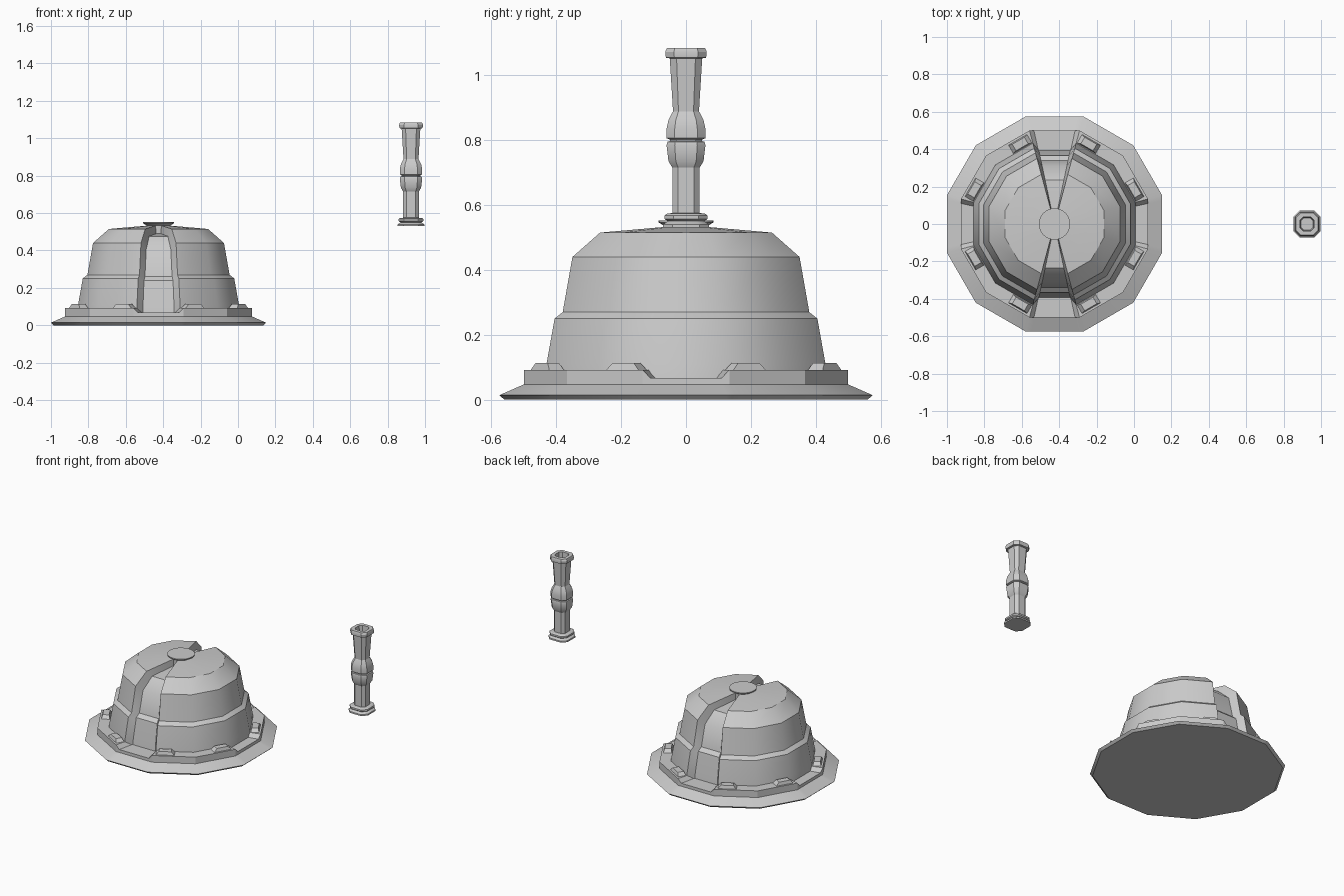
import bpy, bmesh, math
from mathutils import Matrix

if "Cube" in bpy.data.objects:
    bpy.data.objects.remove(bpy.data.objects["Cube"])

CX, PX = -0.425, 0.925          # centres of the dome and of the post
STEP = math.radians(30)


def ngon_scale(a):
    """Distance to a 12-gon of unit apothem (flats on the axes) at angle a."""
    off = (a + STEP / 2) % STEP - STEP / 2
    return 1 / math.cos(off)


def loft(name, columns, x, smooth=35):
    """Join closed ring of columns (lists of points) into a capped solid."""
    bm = bmesh.new()
    cols = [[bm.verts.new(p) for p in c] for c in columns]
    n, m = len(cols), len(cols[0])
    for i in range(n):
        a, b = cols[i], cols[(i + 1) % n]
        for j in range(m - 1):
            bm.faces.new((a[j], b[j], b[j + 1], a[j + 1]))
    bm.faces.new([c[0] for c in reversed(cols)])
    bm.faces.new([c[-1] for c in cols])
    return finish(name, bm, x, smooth)


def finish(name, bm, x, smooth):
    bmesh.ops.recalc_face_normals(bm, faces=bm.faces)
    me = bpy.data.meshes.new(name)
    bm.to_mesh(me)
    bm.free()
    ob = bpy.data.objects.new(name, me)
    ob.location.x = x
    bpy.context.collection.objects.link(ob)
    if smooth:
        bpy.ops.object.select_all(action='DESELECT')
        ob.select_set(True)
        bpy.context.view_layer.objects.active = ob
        bpy.ops.object.shade_smooth_by_angle(angle=math.radians(smooth))
    return ob


def column(a, profile, scale):
    return [(r * scale * math.cos(a), r * scale * math.sin(a), z) for r, z in profile]


# Base flange and raised ring, dipped in the middle of the four axis sides
flange = [(0.56, 0), (0.575, 0.014), (0.5, 0.047)]
high = flange + [(0.5, 0.092), (0.38, 0.092)]
low = flange + [(0.5, 0.067), (0.38, 0.067)]
cols = []
for q in range(4):
    for deg, prof in ((-15, high), (-12.4, low), (12.4, low), (15, high), (45, high)):
        a = math.radians(deg + 90 * q)
        cols.append(column(a, prof, ngon_scale(a)))
loft("base_ring", cols, CX, 25)

# Stepped dome with a sunken channel on the front and back sides
outer = [(0.435, 0.06), (0.43, 0.11), (0.405, 0.25), (0.38, 0.27),
         (0.35, 0.44), (0.265, 0.515), (0.06, 0.533), (0.02, 0.533)]
inner = [(0.395, 0.06), (0.39, 0.10), (0.365, 0.24), (0.34, 0.262),
         (0.31, 0.405), (0.235, 0.476), (0.06, 0.49), (0.02, 0.49)]
cols = []
for k in range(12):
    deg = 15 + 30 * k
    a = math.radians(deg)
    if deg in (105, 285):
        for d in (-18, -12):
            b = math.radians(deg - 15 + (-12 if d == -18 else 12))
            cols.append(column(b, inner, ngon_scale(b)))
    cols.append(column(a, outer, ngon_scale(a)))
loft("dome", cols, CX)

# Flared round cap on top of the dome
cap = [(0.06, 0.47), (0.062, 0.533), (0.084, 0.546), (0.084, 0.553)]
loft("dome_cap", [column(math.tau * i / 24, cap, 1) for i in range(24)], CX)

# Eight small tapered clips on the ring, beside the dipped sides
bm = bmesh.new()
for q in range(4):
    for deg, side in ((30, -1), (60, 1)):
        rot = Matrix.Rotation(math.radians(deg + 90 * q), 4, 'Z')
        box = bmesh.ops.create_cube(bm, size=1)['verts']
        for v in box:
            top = v.co.z > 0
            v.co.x = 0.462 + v.co.x * (0.04 if top else 0.056)
            v.co.y = side * 0.055 + v.co.y * (0.075 if top else 0.127)
            v.co.z = 0.113 if top else 0.085
            v.co = rot @ v.co
finish("ring_clips", bm, CX, 0)

# Turned post: chamfered-square section, hollow at the top
post = [(0.071, 0.53), (0.071, 0.54), (0.056, 0.55), (0.066, 0.557), (0.066, 0.568),
        (0.058, 0.574), (0.042, 0.575), (0.042, 0.715), (0.054, 0.735), (0.06, 0.785),
        (0.057, 0.795), (0.05, 0.797), (0.05, 0.802), (0.06, 0.806), (0.06, 0.835),
        (0.054, 0.862), (0.04, 0.889), (0.05, 1.052), (0.062, 1.054), (0.064, 1.072),
        (0.059, 1.084), (0.037, 1.084), (0.032, 1.0)]
F = 0.58
section = [(1, -F), (1, F), (F, 1), (-F, 1), (-1, F), (-1, -F), (-F, -1), (F, -1)]
loft("post", [[(r * x, r * y, z) for r, z in post] for x, y in section], PX, 30)
